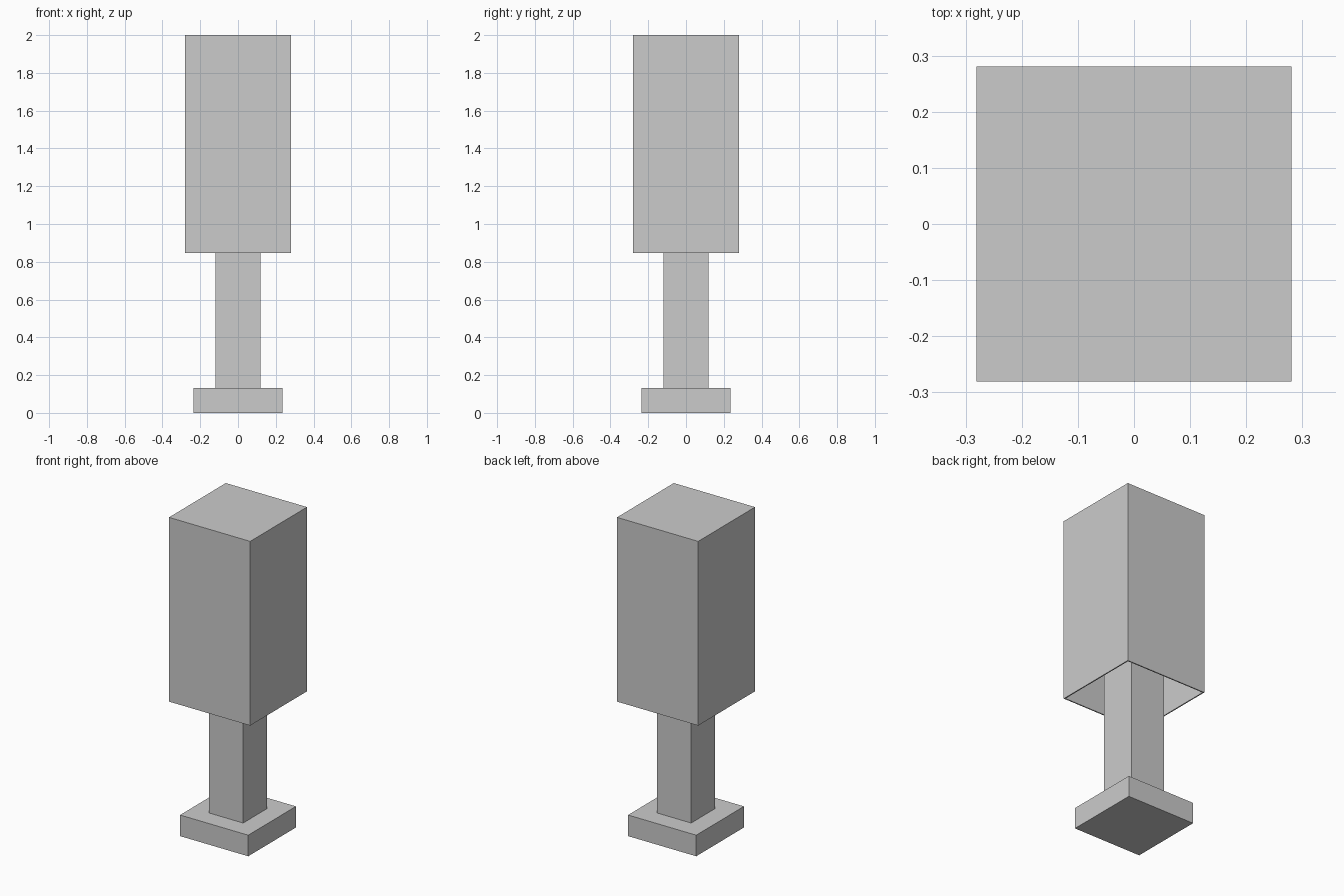
import bpy
import bmesh

if "Cube" in bpy.data.objects:
    bpy.data.objects.remove(bpy.data.objects["Cube"])

BASE_HALF, BASE_TOP = 0.236, 0.132
STEM_HALF = 0.119
SHADE_HALF, SHADE_BOTTOM, TOP = 0.281, 0.847, 2.0
WALL = 0.01


def box(name, half, z0, z1, wall=0):
    """Square block; with a wall thickness it is hollowed from below."""
    bm = bmesh.new()
    bmesh.ops.create_cube(bm, size=1)
    for v in bm.verts:
        v.co.x *= 2 * half
        v.co.y *= 2 * half
        v.co.z = z0 if v.co.z < 0 else z1
    if wall:
        bm.normal_update()
        bottom = min(bm.faces, key=lambda f: f.calc_center_median().z)
        bmesh.ops.inset_region(bm, faces=[bottom], thickness=wall)
        new = bmesh.ops.extrude_face_region(bm, geom=[bottom])["geom"]
        for v in (g for g in new if isinstance(g, bmesh.types.BMVert)):
            v.co.z = z1 - wall
        if bottom.is_valid:
            bmesh.ops.delete(bm, geom=[bottom], context='FACES_ONLY')
    bmesh.ops.recalc_face_normals(bm, faces=bm.faces)
    mesh = bpy.data.meshes.new(name)
    bm.to_mesh(mesh)
    bm.free()
    obj = bpy.data.objects.new(name, mesh)
    bpy.context.collection.objects.link(obj)
    return obj


# Foot plate
box("lamp_base", BASE_HALF, 0, BASE_TOP)
# Column, running up inside the shade to carry it
box("lamp_stem", STEM_HALF, BASE_TOP, TOP - WALL)
# Thin-walled shade, open underneath
box("lamp_shade", SHADE_HALF, SHADE_BOTTOM, TOP, WALL)
